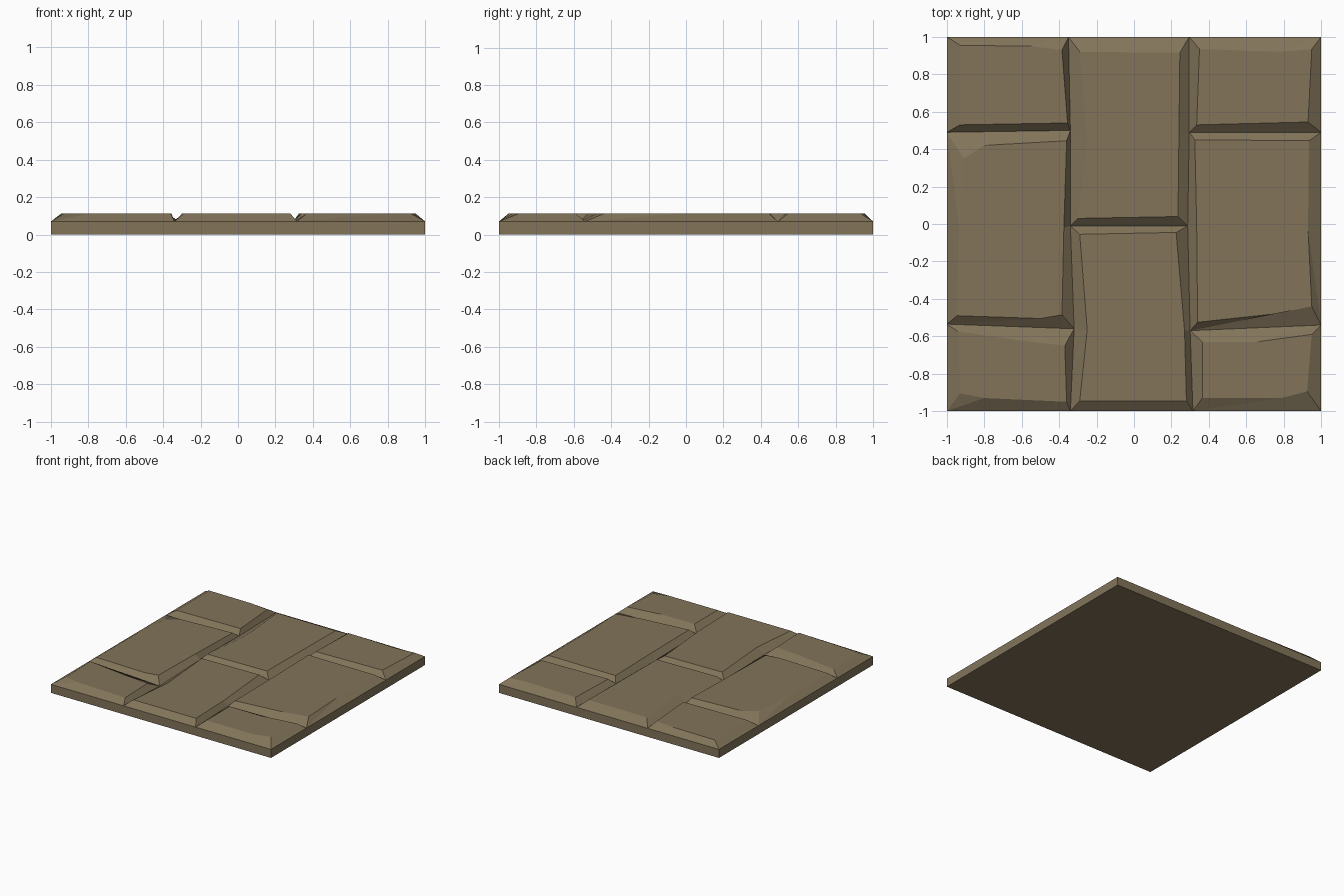
import bpy, bmesh

if "Cube" in bpy.data.objects:
    bpy.data.objects.remove(bpy.data.objects["Cube"])

BASE_Z, TOP_Z = 0.07, 0.112

mat = bpy.data.materials.new("weathered_stone")
mat.diffuse_color = (0.225, 0.175, 0.102, 1)
mat.use_nodes = True
mat.node_tree.nodes["Principled BSDF"].inputs["Base Color"].default_value = mat.diffuse_color


def finish(name, bm):
    bmesh.ops.recalc_face_normals(bm, faces=bm.faces)
    me = bpy.data.meshes.new(name)
    bm.to_mesh(me)
    bm.free()
    me.materials.append(mat)
    ob = bpy.data.objects.new(name, me)
    bpy.context.collection.objects.link(ob)
    return ob


def stone(name, corners):
    """Bevelled stone: each groove corner owns one or more worn top-edge points."""
    bm = bmesh.new()
    low = [bm.verts.new((*c[0], BASE_Z)) for c in corners]
    tops = [[bm.verts.new((*p, TOP_Z)) for p in c[1:]] for c in corners]
    n = len(low)
    for i in range(n):
        j = (i + 1) % n
        bm.faces.new((low[i], low[j], tops[j][0], tops[i][-1]))
        for a, b in zip(tops[i], tops[i][1:]):
            bm.faces.new((low[i], b, a))
    bm.faces.new([v for g in tops for v in g])
    bm.normal_update()
    # open shell sitting on the slab: make sure the top faces up
    me_ob = finish(name, bm)
    if max(me_ob.data.polygons, key=lambda p: p.area).normal.z < 0:
        me_ob.data.flip_normals()


# shared groove crossings
L0, L1, L2, L3, L4 = (-.34, -1), (-.32, -.56), (-.34, -.01), (-.34, .5), (-.35, 1)
R0, R1, R2, R3, R4 = (.315, -1), (.3, -.57), (.287, -.01), (.295, .49), (.295, 1)
W1, W3, E1, E3 = (-1, -.535), (-1, .49), (1, -.54), (1, .49)

# left column, counter-clockwise from the front-left corner
stone("stone_left_front", [
    ((-1, -1), (-.93, -.905), (-.8, -.93)), (L0, (-.36, -.95)),
    (L1, (-.37, -.65), (-.55, -.63)), (W1, (-.94, -.575))])
stone("stone_left_middle", [
    (W1, (-.945, -.49), (-.5, -.505)), (L1, (-.385, -.485)), (L2, (-.375, -.02)),
    (L3, (-.36, .445), (-.8, .42)), (W3, (-.91, .35), (-.935, 0))])
stone("stone_left_back", [
    (W3, (-.93, .53)), (L3, (-.355, .54)),
    (L4, (-.385, .93), (-.55, .95)), ((-1, 1), (-.93, .955))])

# middle column
stone("stone_centre_front", [
    (L0, (-.29, -.945)), (R0, (.28, -.945)), (R1, (.27, -.57)),
    (R2, (.225, -.045)), (L2, (-.29, -.055)), (L1, (-.25, -.565))])
stone("stone_centre_back", [
    (L2, (-.3, .03)), (R2, (.235, .04)), (R3, (.24, .48)),
    (R4, (.245, .915)), (L4, (-.29, .92)), (L3, (-.25, .44))])

# right column
stone("stone_right_front", [
    (R0, (.365, -.93), (.785, -.93)), ((1, -1), (.925, -.895)),
    (E1, (.95, -.59), (.655, -.63)), (R1, (.365, -.63))])
stone("stone_right_middle", [
    (R1, (.34, -.525), (.755, -.48)), (E1, (.95, -.44), (.93, -.03)),
    (E3, (.935, .445)), (R3, (.325, .45)), (R2, (.335, -.01))])
stone("stone_right_back", [
    (R3, (.335, .53)), (E3, (.93, .545)),
    ((1, 1), (.95, .935), (.78, .92)), (R4, (.35, .935))])

# square slab under the stones, its top replaced by the stone shells
bm = bmesh.new()
bmesh.ops.create_cube(bm, size=1)
for v in bm.verts:
    v.co = (v.co.x * 2, v.co.y * 2, (v.co.z + .5) * BASE_Z)
bmesh.ops.recalc_face_normals(bm, faces=bm.faces)
bm.normal_update()
bmesh.ops.delete(bm, geom=[f for f in bm.faces if f.normal.z > .9], context='FACES_ONLY')
slab = finish("base_slab", bm)
if any(p.normal.z > .9 for p in slab.data.polygons):
    slab.data.flip_normals()
